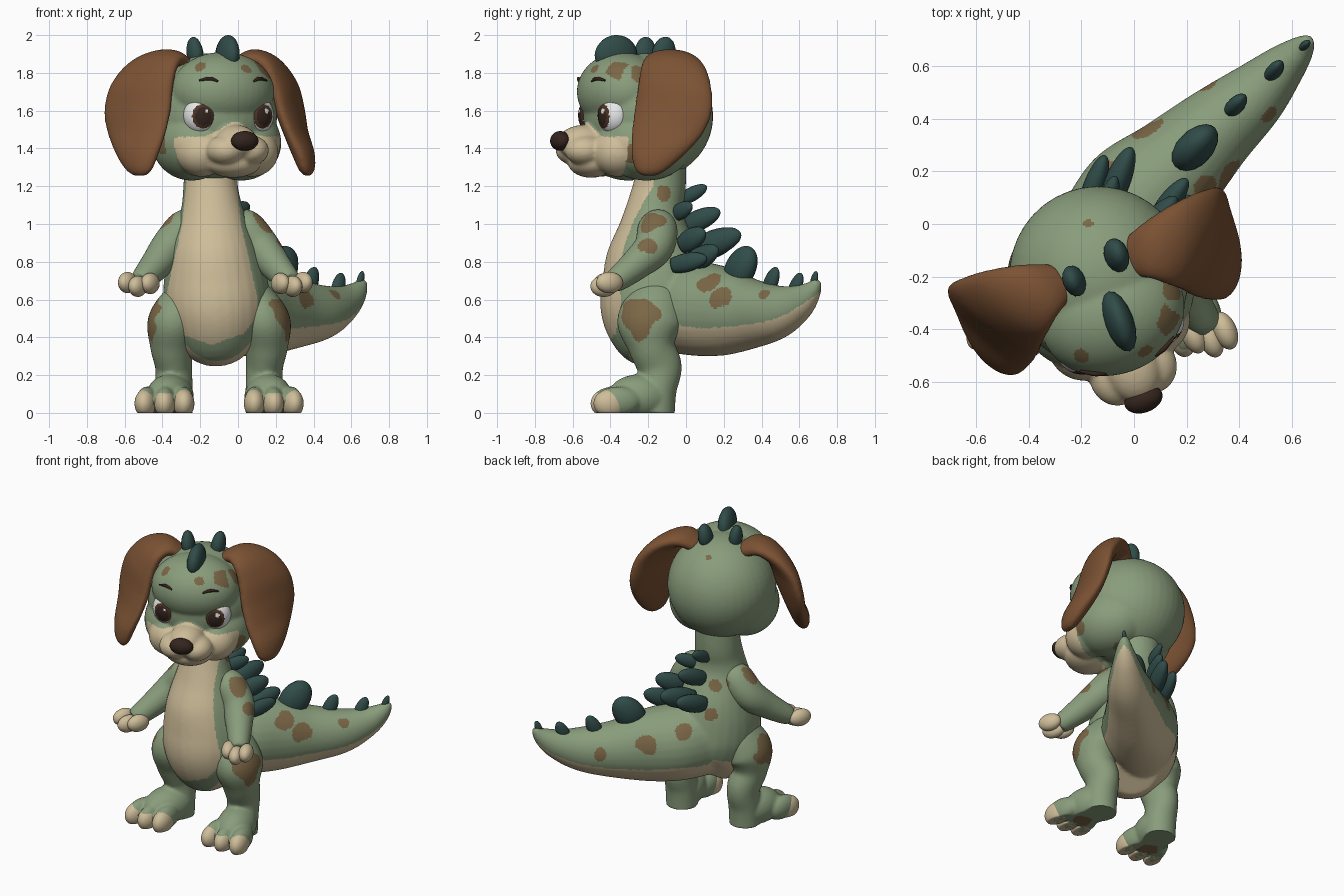
import bpy, bmesh, math
from mathutils import Vector, Matrix, noise

if cube := bpy.data.objects.get("Cube"):
    bpy.data.objects.remove(cube, do_unlink=True)

def material(name, *rgb):
    m = bpy.data.materials.new(name)
    m.use_nodes = True
    m.diffuse_color = (*rgb, 1)
    bsdf = next(n for n in m.node_tree.nodes if n.type == 'BSDF_PRINCIPLED')
    bsdf.inputs["Base Color"].default_value = (*rgb, 1)
    return m

GREEN = material("sage green", .25, .335, .2)
CREAM = material("cream", .62, .51, .32)
SPOT = material("spot brown", .2, .135, .062)
EAR = material("ear brown", .2, .085, .034)
TEAL = material("dark teal", .03, .073, .067)
DARK = material("nose dark", .035, .018, .013)
IRIS = material("iris brown", .075, .036, .02)
WHITE = material("eye white", .8, .8, .8)
SKIN = [GREEN, CREAM, SPOT]
HEAD = Matrix.Translation((-.13, -.21, 0)) @ Matrix.Rotation(math.radians(20), 4, 'Z')
HEAD_INV = HEAD.inverted()
Y, Z = Vector((0, 1, 0)), Vector((0, 0, 1))

def spline(rows, n=6):
    """Smooth a list of number rows with a Catmull-Rom curve."""
    out = []
    for i in range(len(rows) - 1):
        a, b, c, d = (rows[max(0, min(len(rows) - 1, i + k))] for k in (-1, 0, 1, 2))
        for t in (s / n for s in range(n)):
            out.append([q + .5 * t * (r - p + t * (2*p - 5*q + 4*r - w + t * (3*(q - r) + w - p)))
                        for p, q, r, w in zip(a, b, c, d)])
    return out + [list(rows[-1])]

def loft(bm, rings, seg=28):
    """Skin elliptical rings given as centre and two half axes."""
    angles = [math.tau * k / seg for k in range(seg)]
    loops = [[bm.verts.new(c + u * math.cos(a) + v * math.sin(a)) for a in angles] for c, u, v in rings]
    for lo, hi in zip(loops, loops[1:]):
        for k in range(seg):
            bm.faces.new((lo[k - 1], lo[k], hi[k], hi[k - 1]))
    bm.faces.new(loops[0][::-1])
    bm.faces.new(loops[-1])

def tube(bm, rows, ref=Y, seg=28):
    """Rows are x, y, z, side radius, other radius."""
    rows, rings = spline(rows), []
    pts = [Vector(r[:3]) for r in rows]
    for i, r in enumerate(rows):
        t = (pts[min(i + 1, len(pts) - 1)] - pts[max(i - 1, 0)]).normalized()
        side = t.cross(ref).normalized()
        rings.append((pts[i], side * r[3], side.cross(t) * r[4]))
    loft(bm, rings, seg)

def ball(bm, c, r, yaw=0):
    m = Matrix.Translation(c) @ Matrix.Rotation(yaw, 4, 'Z') @ Matrix.Diagonal((*r, 1))
    bmesh.ops.create_uvsphere(bm, u_segments=40, v_segments=28, radius=1, matrix=m)

def finish(bm, name, mats, matrix=Matrix(), blend=0, rule=None):
    """Make the object, fuse its shapes if asked, then paint faces by rule."""
    bm.transform(matrix)
    bmesh.ops.recalc_face_normals(bm, faces=bm.faces)
    me = bpy.data.meshes.new(name)
    bm.to_mesh(me)
    bm.free()
    ob = bpy.data.objects.new(name, me)
    bpy.context.collection.objects.link(ob)
    if blend:
        mod = ob.modifiers.new("fuse", 'REMESH')
        mod.mode, mod.voxel_size = 'VOXEL', .0105
        mod = ob.modifiers.new("soften", 'SMOOTH')
        mod.factor, mod.iterations = .5, blend
        graph = bpy.context.evaluated_depsgraph_get()
        me = bpy.data.meshes.new_from_object(ob.evaluated_get(graph))
        ob.modifiers.clear()
        ob.data = me
    me.materials.clear()
    for m in mats:
        me.materials.append(m)
    for v in me.vertices:
        v.co.z = max(v.co.z, 0)
    bpy.context.view_layer.update()
    spots = []
    for *c, r in SPOTS if mats is SKIN else []:
        loc = ob.closest_point_on_mesh(Vector(c))[1]
        if (loc - Vector(c)).length < .08:
            spots.append((loc, r))
    for p in me.polygons:
        p.use_smooth = True
        wobble = 1 + .5 * noise.noise(p.center * 13)
        spotted = any((p.center - s).length < r * wobble for s, r in spots)
        p.material_index = (rule(p.center, p.normal) if rule else 0) or 2 * spotted

# Spots: position and radius, snapped to the nearest skin
SPOTS = [
    (.28, -.25, .52, .11), (-.46, -.22, .5, .11), (.12, -.18, 1, .07), (.2, -.2, .87, .05),
    (-.36, -.16, 1, .06), (0, -.12, 1.17, .04), (.27, .13, .7, .07), (.34, .2, .6, .065),
    (.51, .42, .62, .035), (.06, .34, .6, .06), (.3, .5, .55, .04), (-.12, .2, .7, .05),
    (-.25, .08, .8, .04), (-.24, .02, .98, .04), (.05, -.5, 1.84, .03), (.1, -.36, 1.8, .06),
    (.15, -.25, 1.8, .05), (.18, -.28, 1.38, .06), (-.38, -.42, 1.42, .05), (-.2, -.5, 1.83, .035),
    (-.18, .02, 1.86, .022), (.17, -.3, 0, .06), (-.38, -.3, 0, .06)]

# Torso and tail, with a cream belly and tail underside
BELLY = [(1.3, .13), (1.2, .135), (1, .155), (.8, .2), (.6, .245), (.5, .235), (.42, .17), (.36, 0)]

def paint_torso(c, n):
    if n.z < -.32 and c.z < .72 and c.y > -.3:
        return 1
    for (z1, w1), (z0, w0) in zip(BELLY, BELLY[1:]):
        if z0 <= c.z <= z1 and c.y < -.17:
            return int(abs(c.x + .14) < w0 + (w1 - w0) * (c.z - z0) / (z1 - z0))
    return 0

bm = bmesh.new()
tube(bm, [(-.14, -.13, 1.34, .14, .13), (-.145, -.14, 1.2, .145, .14), (-.14, -.16, 1.1, .16, .15),
          (-.135, -.17, 1, .19, .18), (-.13, -.17, .85, .24, .25), (-.12, -.16, .7, .275, .285),
          (-.11, -.15, .55, .28, .3), (-.1, -.12, .42, .24, .26), (-.08, -.07, .33, .14, .16)])
tube(bm, [(-.12, -.08, .57, .21, .25), (.02, .08, .55, .24, .25), (.165, .22, .535, .2, .23),
          (.3, .35, .525, .165, .185), (.45, .48, .535, .13, .145), (.56, .59, .58, .09, .1),
          (.63, .66, .64, .055, .06), (.665, .7, .7, .022, .022)], Z)
finish(bm, "torso_and_tail", SKIN, blend=12, rule=paint_torso)

# Head with brow ridge, jowls, muzzle and jaw
def paint_head(c, n):
    q = HEAD_INV @ c
    return int(q.y < -.21 and q.z < 1.46 + .08 * math.exp(-(q.x / .1) ** 2))

bm = bmesh.new()
ball(bm, (0, .01, 1.57), (.34, .345, .335))
ball(bm, (0, -.14, 1.7), (.28, .23, .21))
ball(bm, (0, -.35, 1.43), (.11, .145, .095))
ball(bm, (0, -.31, 1.325), (.15, .12, .08))
for s in (1, -1):
    ball(bm, (s * .14, -.05, 1.43), (.205, .25, .2))
    ball(bm, (s * .14, -.21, 1.38), (.14, .14, .13))
    ball(bm, (s * .07, -.37, 1.39), (.1, .11, .08))
finish(bm, "head", SKIN, HEAD, 6, paint_head)

bm = bmesh.new()
ball(bm, (0, -.485, 1.44), (.075, .05, .052))
finish(bm, "nose", [DARK], HEAD)

for s, side in ((1, "left"), (-1, "right")):
    # Eyes: iris, pupil and glint by distance from the gaze direction
    eye = HEAD @ Matrix.Translation((s * .163, -.245, 1.575)) \
        @ Matrix.Rotation(s * math.radians(25), 4, 'Z') @ Matrix.Diagonal((.09, .075, .098, 1))
    inverse = eye.inverted()
    gaze = Vector((-s * .28, -.95, -.05))

    def paint_eye(c, n):
        d = inverse @ c - gaze
        if (d - Vector((.2, 0, .3))).length < .14:
            return 0
        return 2 if d.length < .5 else int(d.length < .7)

    bm = bmesh.new()
    bmesh.ops.create_uvsphere(bm, u_segments=80, v_segments=60, radius=1)
    finish(bm, side + "_eye", [WHITE, IRIS, DARK], eye, 0, paint_eye)

    bm = bmesh.new()
    tube(bm, [(s * .1, -.345, 1.755, .005, .005), (s * .14, -.331, 1.77, .009, .01),
              (s * .19, -.302, 1.76, .005, .005)], Z, 10)
    finish(bm, side + "_brow", [DARK], HEAD)

    # Floppy ear: rows of front edge, back edge, height and thickness
    rows = spline([(.12, -.03, .16, .12, 1.83, .04), (.19, -.07, .28, .16, 1.875, .05),
                   (.25, -.12, .41, .18, 1.835, .06), (.285, -.15, .51, .18, 1.73, .065),
                   (.31, -.18, .55, .17, 1.6, .06), (.35, -.21, .55, .12, 1.48, .055),
                   (.4, -.23, .54, .02, 1.37, .055), (.43, -.22, .52, -.07, 1.29, .04),
                   (.45, -.19, .49, -.12, 1.255, .015)])
    mid = [Vector((s * (r[0] + r[2]) / 2, (r[1] + r[3]) / 2, r[4])) for r in rows]
    rings = []
    for i, r in enumerate(rows):
        t = mid[min(i + 1, len(mid) - 1)] - mid[max(i - 1, 0)]
        u = Vector((s * (r[2] - r[0]) / 2, (r[3] - r[1]) / 2, 0))
        rings.append((mid[i], u, t.cross(u).normalized() * r[5]))
    bm = bmesh.new()
    loft(bm, rings)
    finish(bm, side + "_ear", [EAR], HEAD, 8)

    # Arm and fingers
    def at(x, y, z, *r, axis=-.12):
        return (axis + s * (x - axis), y, z, *r)

    bm = bmesh.new()
    tube(bm, [at(-.01, -.15, 1.03, .07, .07), at(.04, -.15, .98, .1, .105), at(.12, -.17, .88, .1, .105),
              at(.19, -.26, .79, .085, .085), at(.26, -.36, .71, .066, .066), at(.28, -.39, .69, .055, .055)])
    finish(bm, side + "_arm", SKIN, blend=6)
    bm = bmesh.new()
    for x, y, z in ((.225, -.42, .685), (.29, -.435, .67), (.345, -.405, .69)):
        ball(bm, at(x, y, z), (.045, .075, .056), s * .4)
    finish(bm, side + "_fingers", [CREAM])

    # Leg, foot and toes
    bm = bmesh.new()
    tube(bm, [at(*r, axis=-.1) for r in (
        (.05, -.13, .68, .07, .09), (.1, -.16, .58, .115, .15), (.14, -.19, .47, .14, .175),
        (.15, -.18, .35, .115, .125), (.14, -.14, .24, .098, .118),
        (.14, -.15, .12, .1, .1), (.14, -.16, -.01, .1, .1))])
    ball(bm, at(.16, -.24, .085, axis=-.1), (.12, .18, .12), s * .3)
    for x, y in ((.09, -.36), (.185, -.38), (.28, -.36)):
        ball(bm, at(x, y, .062, axis=-.1), (.056, .12, .078), s * (x - .12))
    finish(bm, side + "_leg", SKIN, blend=4)
    bm = bmesh.new()
    for x, y in ((.087, -.405), (.187, -.415), (.29, -.4)):
        ball(bm, at(x, y, .05, axis=-.1), (.056, .09, .076), s * (x - .1))
    finish(bm, side + "_toes", [CREAM])

# Spikes: base, tip and half width
SPIKES = [
    ((-.06, -.37, 1.83), (-.05, -.37, 2), .12), ((-.22, -.22, 1.85), (-.24, -.21, 1.99), .06),
    ((-.07, -.13, 1.85), (-.06, -.1, 1.99), .065),
    ((-.15, -.02, 1.13), (-.13, .11, 1.2), .038), ((-.04, -.06, 1.05), (.06, .03, 1.1), .045),
    ((-.13, 0, .99), (-.07, .18, 1.07), .055), ((.05, -.02, .89), (.16, .1, .96), .06),
    ((-.1, .07, .87), (-.01, .29, .95), .07), ((-.18, .06, .85), (-.11, .26, .92), .06),
    ((.09, .02, .79), (.2, .17, .87), .06), ((.12, -.07, .78), (.21, .11, .82), .05),
    ((.2, .25, .7), (.28, .35, .87), .095), ((.37, .43, .64), (.41, .48, .77), .045),
    ((.52, .56, .62), (.55, .61, .74), .04), ((.64, .67, .67), (.66, .69, .75), .022)]
bm = bmesh.new()
for base, tip, w in SPIKES:
    base, tip = Vector(base), Vector(tip)
    t = (tip - base).normalized()
    along = Z if t.z < .75 else HEAD.to_3x3() @ Y if base.z > 1.5 else Vector((.74, .67, 0))
    u = (along - t * along.dot(t)).normalized()
    flat = .45 if w > .1 else .7
    profile = spline([(0, .8), (.3, 1), (.6, .93), (.85, .65), (.97, .3), (1, .04)], 3)
    loft(bm, [(base.lerp(tip, f), u * w * k, t.cross(u) * w * k * flat) for f, k in profile], 16)
finish(bm, "spikes", [TEAL])
